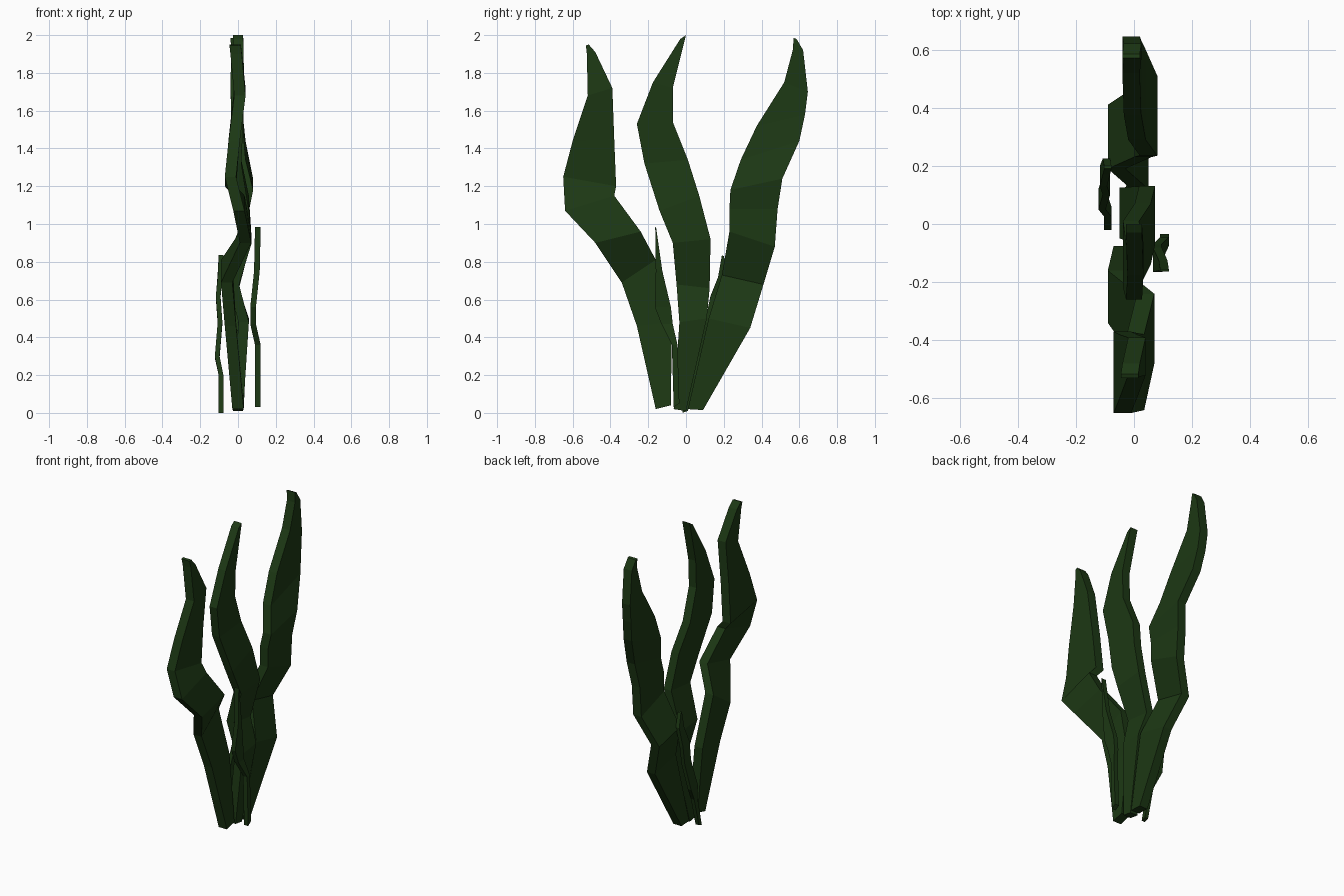
import bpy, bmesh

green = bpy.data.materials.new("leaf_green")
green.diffuse_color = (0.012, 0.04, 0.007, 1)


def blade(name, thick, rows):
    """Flat-sided blade; each row is (left y, left z, right y, right z, x offset)."""
    bm = bmesh.new()
    rings = []
    for ly, lz, ry, rz, x in rows:
        h = thick / 2
        rings.append([bm.verts.new(p) for p in (
            (x - h, ly, lz), (x + h, ly, lz), (x + h, ry, rz), (x - h, ry, rz))])
    for a, b in zip(rings, rings[1:]):
        for i in range(4):
            j = (i + 1) % 4
            bm.faces.new((a[i], a[j], b[j], b[i]))
    bm.faces.new(rings[0][::-1])
    bm.faces.new(rings[-1])
    bmesh.ops.recalc_face_normals(bm, faces=bm.faces)
    mesh = bpy.data.meshes.new(name)
    bm.to_mesh(mesh)
    bm.free()
    mesh.materials.append(green)
    obj = bpy.data.objects.new(name, mesh)
    bpy.context.collection.objects.link(obj)


# Three tall blades fanned out along y
blade("left_tall_blade", 0.06, [
    (-.16, .02, -.08, .04, 0), (-.26, .46, -.075, .48, -.04),
    (-.34, .69, -.16, .81, -.06), (-.48, .90, -.24, .96, .04),
    (-.64, 1.07, -.38, 1.15, .005), (-.65, 1.25, -.37, 1.20, -.04),
    (-.60, 1.44, -.38, 1.45, -.02), (-.52, 1.68, -.39, 1.72, .01),
    (-.525, 1.90, -.48, 1.91, -.01), (-.53, 1.945, -.515, 1.95, -.015)])
blade("middle_tall_blade", 0.055, [
    (-.065, .02, 0, .01, 0), (-.035, .48, .11, .50, .03),
    (-.05, .68, .125, .66, -.022), (-.07, .90, .13, .92, .045),
    (-.14, 1.07, .07, 1.15, .03), (-.22, 1.32, .01, 1.34, -.01),
    (-.26, 1.53, -.07, 1.54, 0), (-.175, 1.75, -.07, 1.72, .005),
    (-.03, 1.98, 0, 2.0, 0)])
blade("right_tall_blade", 0.06, [
    (.01, .02, .09, .015, 0), (.12, .50, .34, .45, .02),
    (.19, .73, .41, .68, -.06), (.23, .96, .47, .88, .03),
    (.23, 1.08, .485, 1.08, .03), (.235, 1.18, .51, 1.24, .05),
    (.29, 1.34, .60, 1.44, .01), (.375, 1.52, .63, 1.58, -.005),
    (.52, 1.75, .645, 1.70, -.01), (.565, 1.92, .62, 1.92, -.005),
    (.57, 1.985, .585, 1.98, -.01)])

# Two short thin blades on either side of the clump
blade("short_blade_right_side", 0.03, [
    (-.065, .03, -.035, .05, .105), (-.075, .36, -.045, .36, .105),
    (-.13, .47, -.07, .47, .08), (-.165, .56, -.08, .56, .08),
    (-.16, .75, -.125, .75, .1), (-.163, .985, -.158, .98, .105)])
blade("short_blade_left_side", 0.025, [
    (-.02, 0, .01, .01, -.09), (.025, .2, .06, .2, -.09),
    (.05, .3, .12, .29, -.11), (.1, .48, .165, .47, -.095),
    (.13, .62, .2, .61, -.105), (.17, .72, .225, .74, -.095),
    (.19, .835, .2, .83, -.09)])
